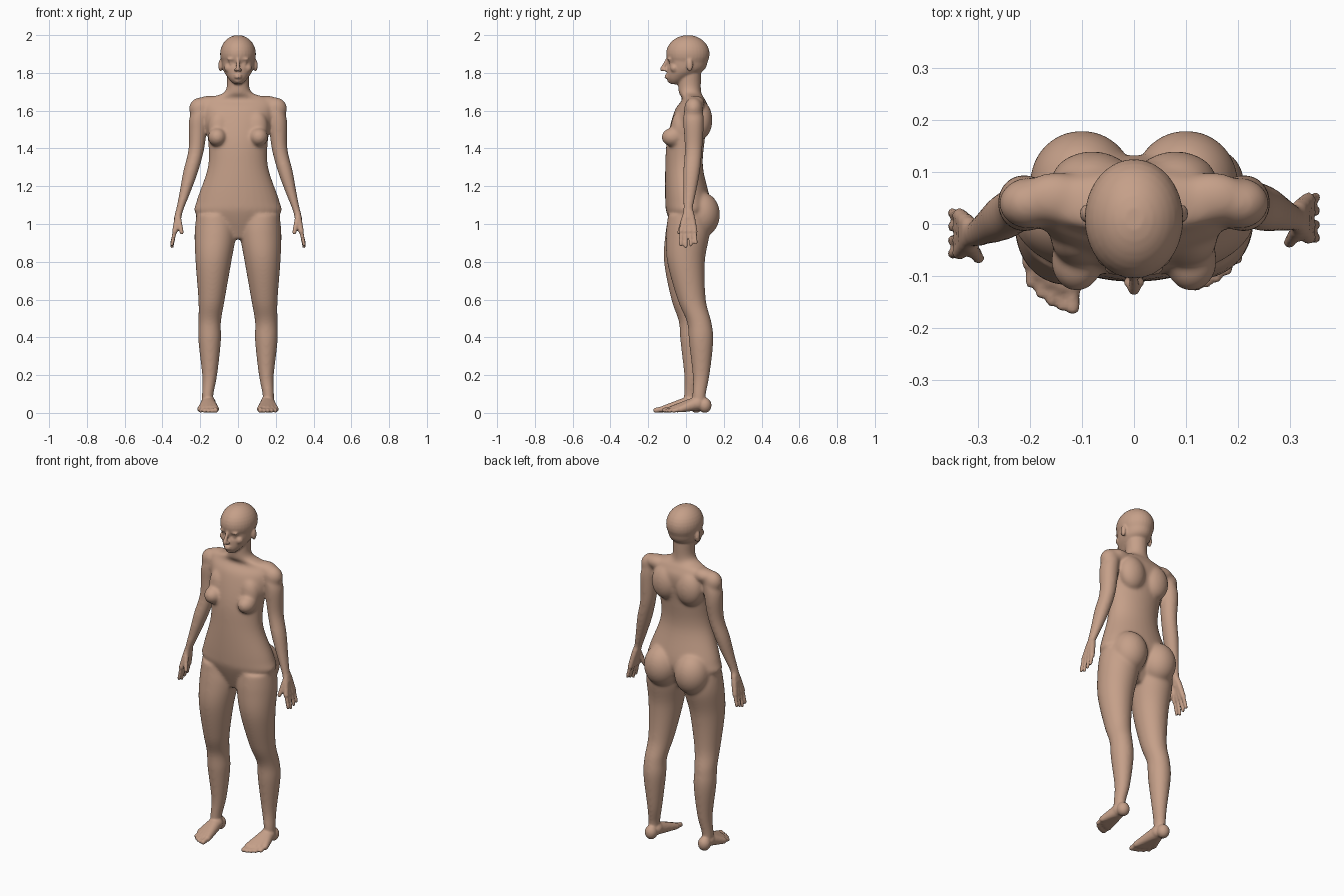
import bpy, math
from mathutils import Vector

cube = bpy.data.objects.get("Cube")
if cube:
    bpy.data.objects.remove(cube, do_unlink=True)

points, faces = [], []
segments = 32
circle = [(math.cos(math.tau * k / segments), math.sin(math.tau * k / segments))
          for k in range(segments)]


def clamp(value):
    return max(0.0, min(1.0, value))


def pose(side, top=2, span=1, reach=0):
    """Place a point on one side; the right limbs swing forward below the joint at top."""
    def place(point):
        swing = reach * clamp((top - point.z) / span) if side < 0 else 0
        return Vector((side * point.x, point.y - swing, point.z))
    return place


centre_line = pose(1)


def close_rings(rings, place):
    """Closed surface through a row of rings."""
    first = len(points)
    for ring in rings:
        points.extend(place(point) for point in ring)
    last = len(points) - segments
    faces.append(list(range(first, first + segments)))
    faces.append(list(range(last, last + segments)))
    for low in range(first, last, segments):
        high = low + segments
        for k in range(segments):
            n = (k + 1) % segments
            faces.append([low + k, low + n, high + n, high + k])


def spline(before, start, end, after, t):
    """Smooth interpolation between the rows start and end."""
    result = []
    for p, q, r, s in zip(before, start, end, after):
        slope_in, slope_out = (r - p) / 2, (s - q) / 2
        ease = t * t * (3 - 2 * t)
        bend = slope_in * t * (1 - t) ** 2 - slope_out * t * t * (1 - t)
        result.append(q + (r - q) * ease + bend)
    return result


def loft(rows, place=centre_line, steps=6):
    """Closed upright tube through rows of x, y, z, half width, half depth."""
    dense = []
    for i in range(len(rows) - 1):
        before = rows[max(i - 1, 0)]
        after = rows[min(i + 2, len(rows) - 1)]
        for k in range(steps):
            dense.append(spline(before, rows[i], rows[i + 1], after, k / steps))
    dense.append(rows[-1])
    close_rings([[Vector((x + width * c, y + depth * s, z)) for c, s in circle]
                 for x, y, z, width, depth in dense], place)


def limb(rows, place):
    """Tube through rows of x, y, z, radius, slightly deeper than wide."""
    loft([(x, y, z, radius, radius + .005) for x, y, z, radius in rows], place)


def blob(centre, rx, ry=None, rz=None, place=centre_line):
    """Ball, or ellipsoid when three radii are given."""
    size = Vector((rx, ry or rx, rz or rx))
    rings = []
    for k in range(1, 16):
        angle = math.pi * k / 16
        wide, up = math.sin(angle), -math.cos(angle)
        rings.append([Vector(centre) + size * Vector((wide * c, wide * s, up)) for c, s in circle])
    close_rings(rings, place)


def chain(start, end, start_radius, end_radius, place=centre_line):
    """Tapered rod with round ends."""
    start, end = Vector(start), Vector(end)
    turn = (end - start).to_track_quat("Z", "Y")
    rings = []
    for k in range(-7, 8):
        angle = math.pi * k / 16
        base, radius = (start, start_radius) if k < 0 else (end, end_radius)
        wide, up = radius * math.cos(angle), radius * math.sin(angle)
        rings.append([base + turn @ Vector((wide * c, wide * s, up)) for c, s in circle])
    close_rings(rings, place)


def hollow_eyes(point):
    """Press the eye sockets into the face."""
    dent = 0
    if point.y < 0:
        across, up = (abs(point.x) - .034) / .02, (point.z - 1.85) / .014
        dent = .015 * math.exp(-across * across - up * up)
    return point + Vector((0, dent, 0))


# Torso and neck
trunk = [(.92, 0, .06, .05), (1.05, .01, .22, .11), (1.12, .01, .22, .12),
         (1.3, -.01, .16, .1), (1.45, 0, .16, .1), (1.6, .03, .19, .09),
         (1.66, .04, .18, .06), (1.7, .02, .07, .06), (1.8, .02, .06, .06)]
loft([(0, y, z, width, depth) for z, y, width, depth in trunk])

# Skull and face
blob((0, .01, 1.9), .095, .115, .1)
face = [(1.74, -.06, .02, .02), (1.77, -.04, .05, .06), (1.82, 0, .08, .1), (1.9, .01, .09, .11)]
loft([(0, y, z, width, depth) for z, y, width, depth in face], hollow_eyes, steps=12)

# Nose, lips and chin
chain((0, -.1, 1.87), (0, -.126, 1.82), .008, .012)
for z in (1.776, 1.787):
    blob((0, -.103, z), .02, .011, .006)
blob((0, -.08, 1.76), .022, .02, .015)

for side in (1, -1):
    plain = pose(side)
    leg = pose(side, top=1, span=.55, reach=.045)
    arm = pose(side, top=1.5, span=.4, reach=.03)

    # Eye, lid, brow, nostril, cheek and ear
    blob((.034, -.075, 1.85), .014, place=plain)
    blob((.034, -.08, 1.86), .018, .011, .004, plain)
    blob((.033, -.087, 1.873), .025, .012, .006, plain)
    blob((.012, -.112, 1.815), .009, place=plain)
    blob((.05, -.06, 1.825), .023, place=plain)
    blob((.093, .02, 1.84), .011, .017, .033, plain)

    # Shoulder, collar, chest, shoulder blade and seat
    blob((.2, .04, 1.61), .06, .05, .06, plain)
    blob((.15, .05, 1.64), .07, .05, .04, plain)
    blob((.1, -.03, 1.51), .06, .05, .09, plain)
    blob((.11, -.07, 1.46), .05, .06, .05, plain)
    blob((.08, .08, 1.55), .08, .06, .1, plain)
    blob((.1, .08, 1.05), .1, .1, .12, plain)

    # Leg with kneecap
    limb([(.12, .01, 1.05, .1), (.12, .01, .95, .11), (.13, 0, .8, .095),
          (.14, .03, .6, .07), (.15, .07, .48, .06), (.15, .08, .38, .06),
          (.15, .08, .2, .04), (.16, .07, .1, .03), (.16, .07, .05, .03)], leg)
    blob((.15, .03, .51), .03, place=leg)

    # Foot: heel, then a ray from the ankle to each toe
    blob((.16, .1, .04), .035, .035, .04, leg)
    for i in range(5):
        x, tip = .118 + .02 * i, -.115 + .003 * i * i
        radius = .011 if i else .014
        root = (x, tip + .04, .02)
        chain((.157, .06, .05), root, .04, .018, leg)
        chain(root, (x, tip, radius), radius, radius, leg)

    # Arm
    limb([(.19, .04, 1.62, .04), (.21, .04, 1.55, .05), (.22, .04, 1.4, .042),
          (.25, .03, 1.28, .04), (.28, .02, 1.17, .03), (.31, .01, 1.07, .02),
          (.32, .01, 1.03, .02)], arm)

    # Hand: a ray through the palm to each finger, then the thumb
    for i in range(4):
        y = -.025 + .024 * i
        knuckle = (.335, y, .96)
        chain((.314, .01 + y / 3, 1.06), knuckle, .018, .014, arm)
        chain(knuckle, (.35, y * 1.1, .88 + .01 * abs(i - 1)), .011, .009, arm)
    chain((.315, -.01, 1.03), (.298, -.036, .955), .015, .011, arm)

# Fuse the parts into one skin
parts_mesh = bpy.data.meshes.new("body_parts")
parts_mesh.from_pydata(points, [], faces)
parts = bpy.data.objects.new("body_parts", parts_mesh)
bpy.context.collection.objects.link(parts)
fuse = parts.modifiers.new("fuse", "REMESH")
fuse.mode = "VOXEL"
fuse.voxel_size = .006
graph = bpy.context.evaluated_depsgraph_get()
body_mesh = bpy.data.meshes.new_from_object(parts.evaluated_get(graph))
bpy.data.objects.remove(parts, do_unlink=True)
body = bpy.data.objects.new("body", body_mesh)
bpy.context.collection.objects.link(body)

# Soften the broad muscles more than the face, hands and feet
broad_forms = body.vertex_groups.new(name="broad_forms")
for vertex in body_mesh.vertices:
    x, y, z = vertex.co
    above_hand = clamp((z - 1.03) / .06) if abs(x) > .25 else 1
    weight = min(above_hand, clamp((z - .09) / .08), clamp((1.755 - z) / .05))
    if weight > 0:
        broad_forms.add([vertex.index], weight, "REPLACE")
broad = body.modifiers.new("broad_smooth", "SMOOTH")
broad.vertex_group = broad_forms.name
broad.iterations = 30
fine = body.modifiers.new("fine_smooth", "SMOOTH")
fine.iterations = 3

# Skin colour
skin = bpy.data.materials.new("skin")
skin.use_nodes = True
colour = (.56, .35, .25, 1)
skin.diffuse_color = colour
skin.node_tree.nodes["Principled BSDF"].inputs["Base Color"].default_value = colour
body_mesh.materials.clear()
body_mesh.materials.append(skin)
body_mesh.polygons.foreach_set("use_smooth", [True] * len(body_mesh.polygons))
